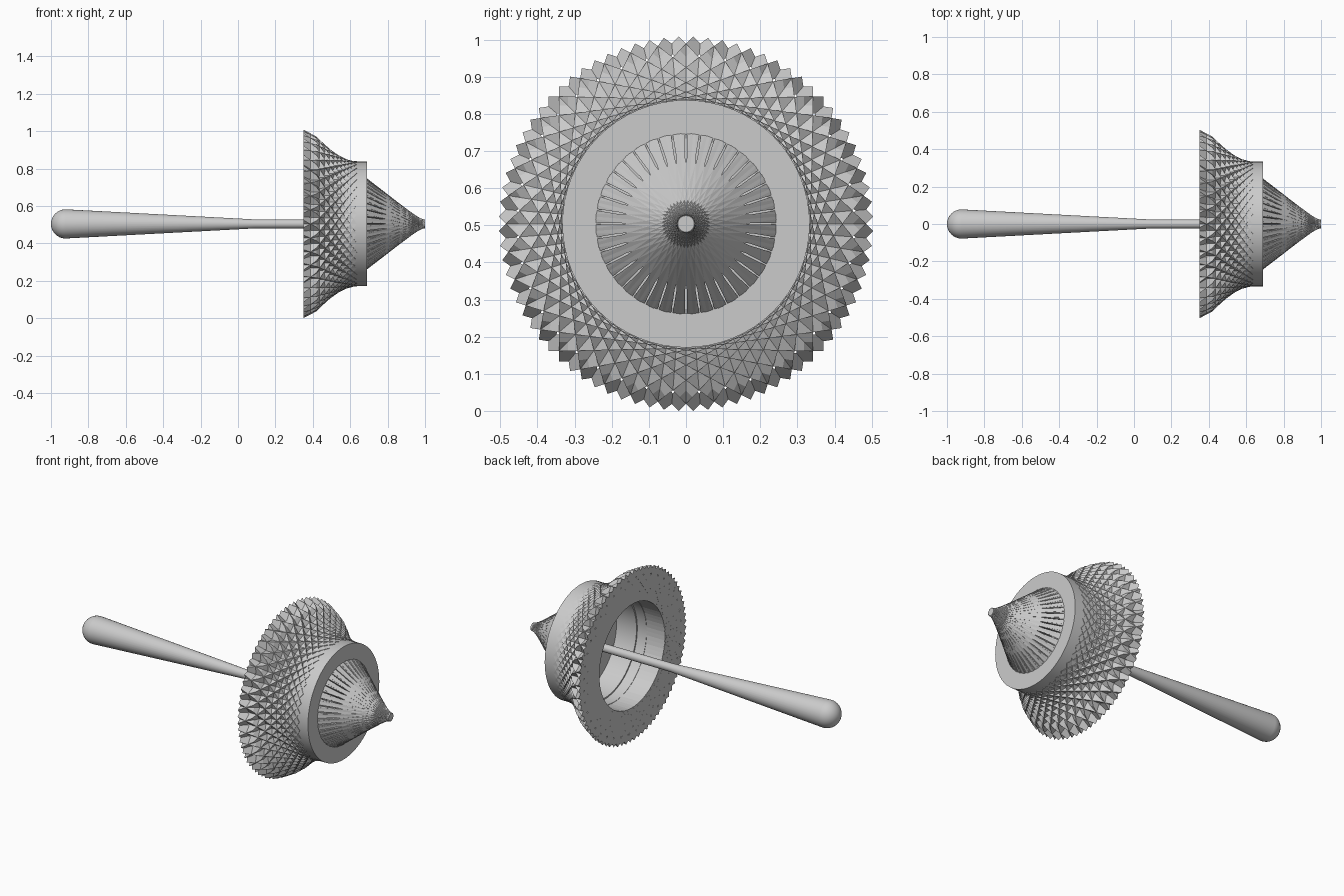
import bpy, math

if "Cube" in bpy.data.objects:
    bpy.data.objects.remove(bpy.data.objects["Cube"])

ZC = 0.504      # height of the long axis
N = 40          # blades per direction


def make(name, verts, faces, smooth=False):
    me = bpy.data.meshes.new(name)
    me.from_pydata(verts, [], faces)
    ob = bpy.data.objects.new(name, me)
    bpy.context.collection.objects.link(ob)
    if smooth:
        bpy.context.view_layer.objects.active = ob
        ob.select_set(True)
        bpy.ops.object.shade_smooth_by_angle(angle=math.radians(25))
        ob.select_set(False)
    return ob


def lathe(name, profile, seg):
    """Spin (x, radius) points around the long axis."""
    verts, faces = [], []
    for x, r in profile:
        for i in range(seg):
            a = 2 * math.pi * i / seg
            verts.append((x, r * math.cos(a), ZC + r * math.sin(a)))
    for j in range(len(profile) - 1):
        for i in range(seg):
            k = (i + 1) % seg
            faces.append((j*seg + i, j*seg + k, (j+1)*seg + k, (j+1)*seg + i))
    return make(name, verts, faces, True)


def lattice(name, r, root, tip):
    """Wedge-shaped blades tangent to a circle of radius r, in both directions.
    Each end is ((x, reach), (x, reach), width): two edges of its end face."""
    verts, faces = [], []
    for s in (1, -1):
        for i in range(N):
            a = math.pi / 2 + 2 * math.pi * i / N
            ca, sa = math.cos(a), math.sin(a)
            b = len(verts)
            for p, q, h in (root, tip):
                for (x, t), dr in ((p, -h), (q, -h), (q, h), (p, h)):
                    rr, tt = r + dr / 2, s * t
                    verts.append((x, rr*ca - tt*sa, ZC + rr*sa + tt*ca))
            for f in ((0, 1, 2, 3), (7, 6, 5, 4), (0, 4, 5, 1),
                      (1, 5, 6, 2), (2, 6, 7, 3), (3, 7, 4, 0)):
                faces.append(tuple(b + v for v in (f if s > 0 else f[::-1])))
    return make(name, verts, faces)


# Handle with round end, tapering into a thin rod that reaches the tip
R = 0.078
knob = [(-1 + R - R * math.cos(t * math.pi / 16), R * math.sin(t * math.pi / 16))
        for t in range(9)]
lathe("handle", knob + [(0.09, 0.024), (1.0, 0.022), (1.0, 0.0)], 32)

# Hollow cup with a closed front disc and a lip inside the skirt
lathe("cup", [(0.69, 0), (0.69, 0.333), (0.47, 0.333), (0.47, 0.303),
              (0.53, 0.303), (0.53, 0.295), (0.66, 0.295), (0.66, 0)], 64)

# Flared skirt: deep wedge blades with a flat back
lattice("skirt_blades", 0.32, ((0.352, 0.0), (0.635, 0.0), 0.03),
        ((0.35, 0.37), (0.42, 0.318), 0.045))

# Pointed nose: triangular fins running to the tip
lattice("nose_fins", 0.014, ((0.68, 0.0), (1.0, 0.0), 0.02),
        ((0.68, 0.246), (0.69, 0.242), 0.024))
